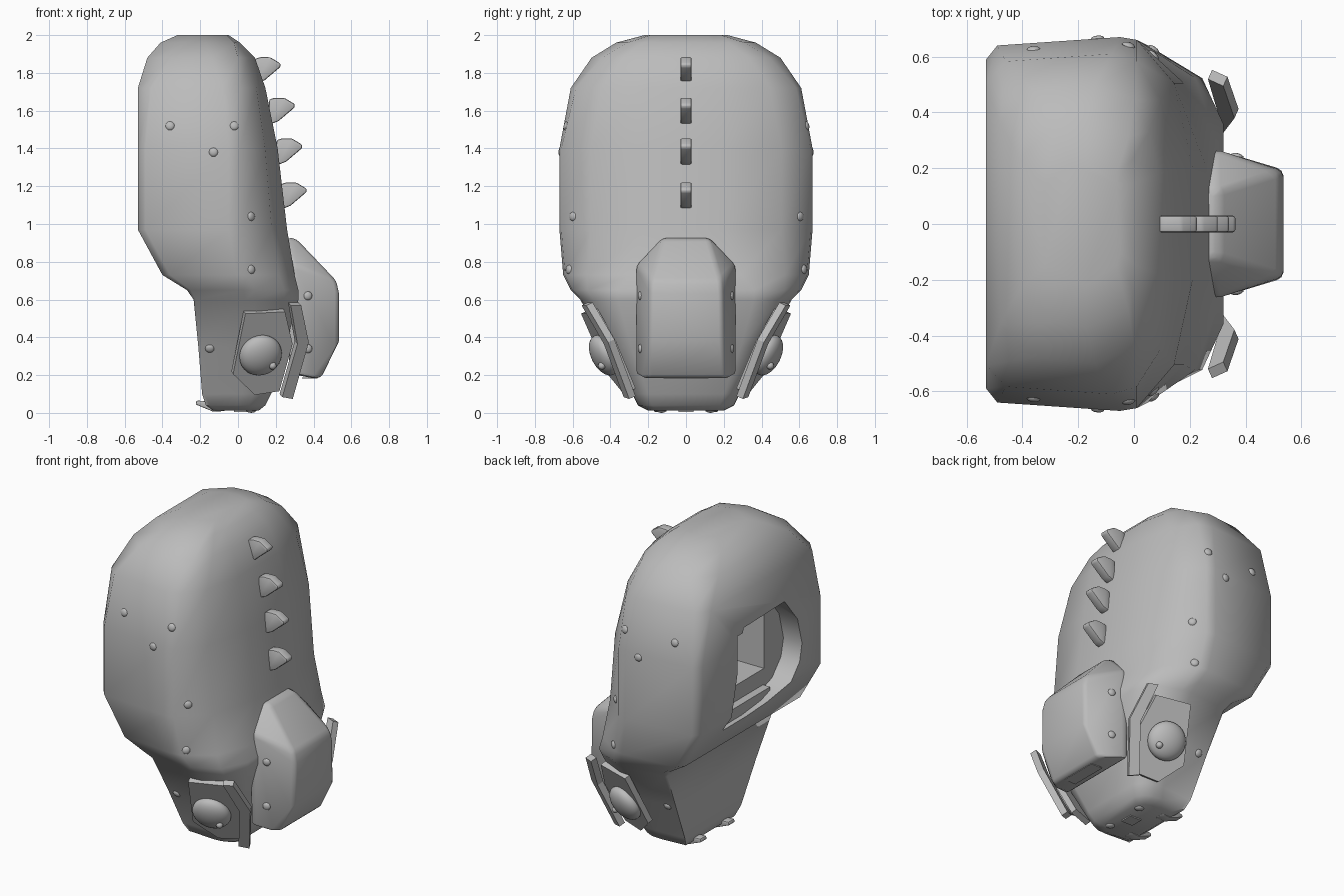
import bpy, bmesh
from mathutils import Vector
from mathutils.bvhtree import BVHTree

cube = bpy.data.objects.get("Cube")
if cube:
    bpy.data.objects.remove(cube, do_unlink=True)

grey = bpy.data.materials.new("plain_grey")
grey.use_nodes = True
grey.diffuse_color = (0.5, 0.5, 0.5, 1)
grey.node_tree.nodes["Principled BSDF"].inputs["Base Color"].default_value = (0.5, 0.5, 0.5, 1)


def finish(name, bm, bevel=0.0, angle=0.6):
    """Turn a bmesh into a shaded object."""
    bmesh.ops.recalc_face_normals(bm, faces=bm.faces)
    mesh = bpy.data.meshes.new(name)
    bm.to_mesh(mesh)
    bm.free()
    mesh.materials.append(grey)
    obj = bpy.data.objects.new(name, mesh)
    bpy.context.collection.objects.link(obj)
    for o in bpy.context.selected_objects:
        o.select_set(False)
    bpy.context.view_layer.objects.active = obj
    obj.select_set(True)
    if bevel:
        mod = obj.modifiers.new("soft_edges", 'BEVEL')
        mod.width, mod.segments, mod.angle_limit = bevel, 2, 0.5
        bpy.ops.object.modifier_apply(modifier=mod.name)
    if angle:
        bpy.ops.object.shade_smooth_by_angle(angle=angle)
    return obj


def prism(name, points, offset, **options):
    """Extrude a flat outline along an offset vector."""
    bm = bmesh.new()
    face = bm.faces.new([bm.verts.new(p) for p in points])
    out = bmesh.ops.extrude_face_region(bm, geom=[face], use_keep_orig=True)
    verts = [g for g in out["geom"] if isinstance(g, bmesh.types.BMVert)]
    bmesh.ops.translate(bm, vec=offset, verts=verts)
    return finish(name, bm, **options)


def ball(name, centre, radii, axis=(0, 0, 1), detail=12):
    """Ellipsoid whose third radius follows the axis."""
    bm = bmesh.new()
    bmesh.ops.create_uvsphere(bm, u_segments=detail, v_segments=detail // 2, radius=1)
    turn = Vector(axis).to_track_quat('Z', 'Y')
    for v in bm.verts:
        v.co = Vector(centre) + turn @ Vector([a * r for a, r in zip(v.co, radii)])
    return finish(name, bm, angle=1.0)


# Main shell: stacked rings
# (z, back, side edge, front, half width, front half width, corner cut)
rings = [
    (0.012, -.13, 0.00, 0.11, .20, .15, 0), (0.04, -.17, 0.03, 0.145, .255, .18, -.02),
    (0.10, -.19, 0.05, 0.175, .285, .20, -.03), (0.35, -.21, 0.07, 0.25, .42, .29, -.03),
    (0.60, -.235, 0.07, 0.32, .56, .36, -.03), (0.65, -.27, 0.06, 0.32, .61, .36, -.02),
    (0.73, -.40, 0.02, 0.30, .65, .29, 0), (0.97, -.53, -.02, 0.26, .67, .20, 0),
    (1.40, -.53, -.02, 0.21, .67, .20, 0), (1.72, -.53, -.02, 0.145, .61, .20, .03),
    (1.88, -.48, -.03, 0.09, .50, .18, .08), (1.96, -.41, -.05, 0.01, .37, .15, .09),
    (2.00, -.32, -.09, -.05, .22, .10, .05),
]
bm = bmesh.new()
loops = []
for z, back, side, front, wide, narrow, cut in rings:
    trim = max(cut, 0)
    half = [(front, narrow),
            (side + .71 * (front - side), narrow + .65 * (wide - narrow) - .7 * trim),
            (side + .03, wide * .985 - .6 * trim), (side - .03 - trim, wide),
            (back + .04 + cut, wide * .955), (back, wide * .88 - cut)]
    ring = half + [(x, -y) for x, y in reversed(half)]
    loops.append([bm.verts.new((x, y, z)) for x, y in ring])
for low, high in zip(loops, loops[1:]):
    for i in range(len(low)):
        j = (i + 1) % len(low)
        bm.faces.new((low[i], low[j], high[j], high[i]))
bm.faces.new(loops[0])
bm.faces.new(loops[-1])
shell = finish("shell", bm, angle=0)
tree = BVHTree.FromObject(shell, bpy.context.evaluated_depsgraph_get())

# Rear opening with a narrower chamber behind it
opening = [(.18, 1.49), (.32, .88), (.09, .88), (-.11, .90), (-.29, .96),
           (-.38, 1.06), (-.405, 1.17), (-.36, 1.34), (-.23, 1.50)]
chamber = [(.24, 1.05), (.24, 1.46), (-.21, 1.46), (-.21, 1.05)]
for outline, depth in ((opening, .18), (chamber, .6)):
    cutter = prism("cutter", [(-.58, y, z) for y, z in outline], (depth, 0, 0), angle=0)
    cutter.hide_render = True
    bpy.context.view_layer.objects.active = shell
    cut = shell.modifiers.new("cut", 'BOOLEAN')
    cut.operation, cut.solver, cut.object = 'DIFFERENCE', 'EXACT', cutter
    bpy.ops.object.modifier_apply(modifier=cut.name)
    bpy.data.objects.remove(cutter, do_unlink=True)
shell.select_set(True)
bpy.context.view_layer.objects.active = shell
bpy.ops.object.shade_smooth_by_angle(angle=0.85)

# Ledge inside the opening
prism("inner_ledge", [(-.45, -.2, .87), (-.45, .25, .87), (-.45, .25, .95), (-.45, -.2, .95)],
      (.06, 0, 0), angle=0)

# Snout: hull of a mirrored half, softened
half = [(.26, .12, .93), (.31, .12, .92), (.31, .262, .78), (.27, .262, .78), (.27, .262, .21),
        (.31, .262, .20), (.39, .235, .185), (.52, .185, .70), (.535, .19, .63),
        (.535, .195, .38), (.44, .20, .185)]
bm = bmesh.new()
for x, y, z in half:
    for s in (1, -1):
        bm.verts.new((x, y * s, z))
bmesh.ops.convex_hull(bm, input=bm.verts[:])
bmesh.ops.dissolve_limit(bm, angle_limit=.08, verts=bm.verts[:], edges=bm.edges[:])
finish("snout", bm, bevel=.02)
prism("snout_grille", [(.34, -.12, .188), (.34, .12, .188), (.42, .12, .188), (.42, -.12, .188)],
      (0, 0, -.006), angle=0)

# Crest spikes down the front
crest = [(-.03, .055), (0, .063), (.05, .063), (.105, .03), (.105, .012), (.02, -.06), (-.03, -.08)]
for i, (x, z) in enumerate([(.12, 1.82), (.195, 1.605), (.235, 1.39), (.258, 1.157)]):
    prism(f"crest_spike_{i + 1}", [(x + a, -.03, z + b) for a, b in crest], (0, .06, 0), bevel=.01)

# Eyes, plates and brackets on both sides
plate = [(.03, .54), (.24, .55), (.28, .38), (.21, .13), (.08, .11), (-.035, .22)]
bracket = [(.265, .585), (.32, .585), (.36, .39), (.275, .09), (.22, .10), (.30, .38)]
for side, s in (("left", 1), ("right", -1)):
    flip = Vector((1, s, 1))
    eye_normal = Vector((.26, .86, -.43)) * flip
    prism(f"eye_plate_{side}",
          [Vector((x, .39 + .5 * (z - .32) - .3 * (x - .115), z)) * flip for x, z in plate],
          eye_normal * .035, angle=0)
    prism(f"cheek_bracket_{side}",
          [Vector((x, .27 + .5 * (z - .1) - .45 * (x - .28), z)) * flip for x, z in bracket],
          Vector((.37, .83, -.41)) * flip * .04, angle=0)
    ball(f"eye_{side}", Vector((.12, .435, .305)) * flip, (.115, .115, .062), eye_normal, 32)
    ball(f"eye_stud_{side}", Vector((.183, .445, .25)) * flip, (.021, .021, .021), eye_normal)

    # Rivets set on the shell surface
    for i, (x, z) in enumerate([(-.36, 1.52), (-.02, 1.52), (-.13, 1.38),
                                (.07, 1.04), (.07, .76), (-.15, .34)]):
        hit, nor, _, _ = tree.ray_cast(Vector((x, s * 2, z)), Vector((0, -s, 0)))
        if hit:
            ball(f"rivet_{side}_{i + 1}", hit, (.024, .024, .011), nor)
    for i, z in enumerate((.62, .34)):
        ball(f"snout_rivet_{side}_{i + 1}", (.37, s * .242, z), (.024, .024, .012), (.25, s, 0))

    # Small heel prongs and nubs underneath
    heel = [(-.22, .065), (-.225, .045), (-.13, .006), (-.07, .01), (-.10, .06)]
    prism(f"heel_prong_{side}", [(x, s * .14 - .03, z) for x, z in heel], (0, .06, 0), bevel=.006)
    ball(f"base_nub_{side}", (.07, s * .13, .018), (.03, .03, .018))

# Square plate under the base
prism("base_plate", [(-.02, -.04, .013), (.06, -.04, .013), (.06, .04, .013), (-.02, .04, .013)],
      (0, 0, -.008), angle=0)
